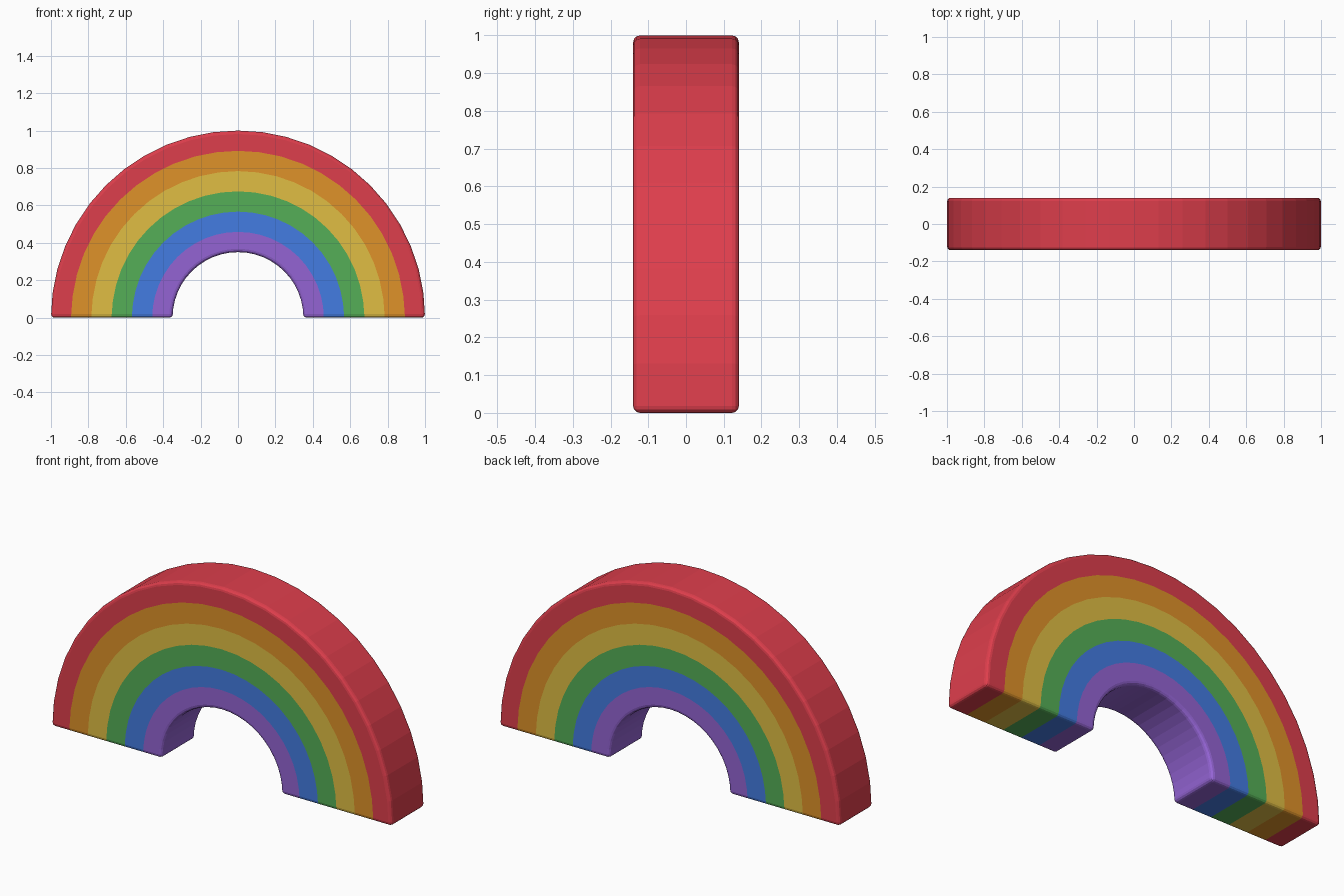
import bpy, bmesh, math

if "Cube" in bpy.data.objects:
    bpy.data.objects.remove(bpy.data.objects["Cube"])

SEGMENTS, HALF_DEPTH = 24, 0.14
INNER, OUTER = 0.35, 1.0
BANDS = [("purple", (148, 100, 212)), ("blue", (68, 124, 226)), ("green", (85, 175, 87)),
         ("yellow", (224, 190, 68)), ("orange", (223, 146, 41)), ("red", (222, 62, 76))]


def linear(c):
    c /= 255
    return c / 12.92 if c <= 0.04045 else ((c + 0.055) / 1.055) ** 2.4


mesh = bpy.data.meshes.new("rainbow_arch")
arch = bpy.data.objects.new("rainbow_arch", mesh)
bpy.context.collection.objects.link(arch)
for name, rgb in BANDS:
    mat = bpy.data.materials.new(name)
    mat.diffuse_color = (*[linear(c) for c in rgb], 1)
    mat.use_nodes = True
    mat.node_tree.nodes["Principled BSDF"].inputs["Base Color"].default_value = mat.diffuse_color
    mesh.materials.append(mat)

# Half-ring face at the front, one quad strip per colour band
bm = bmesh.new()
n = len(BANDS)
grid = []
for i in range(n + 1):
    r = INNER + (OUTER - INNER) * i / n
    grid.append([bm.verts.new((r * math.cos(math.pi * k / SEGMENTS), -HALF_DEPTH,
                               r * math.sin(math.pi * k / SEGMENTS)))
                 for k in range(SEGMENTS + 1)])
for i in range(n):
    for k in range(SEGMENTS):
        f = bm.faces.new((grid[i][k], grid[i + 1][k], grid[i + 1][k + 1], grid[i][k + 1]))
        f.material_index = i

# Extrude to full depth, keeping the front face
ext = bmesh.ops.extrude_face_region(bm, geom=bm.faces[:], use_keep_orig=True)
back = [g for g in ext["geom"] if isinstance(g, bmesh.types.BMVert)]
bmesh.ops.translate(bm, vec=(0, 2 * HALF_DEPTH, 0), verts=back)
bmesh.ops.recalc_face_normals(bm, faces=bm.faces[:])

# Colour every face by the band its radius falls in
for f in bm.faces:
    r = sum(math.hypot(v.co.x, v.co.z) for v in f.verts) / len(f.verts)
    f.material_index = max(0, min(n - 1, int((r - INNER) / (OUTER - INNER) * n)))

# Rounded rims
rims = [e for e in bm.edges if e.calc_face_angle(0) > math.radians(40)]
bmesh.ops.bevel(bm, geom=rims, offset=0.018, offset_type='OFFSET', segments=3,
                profile=0.5, affect='EDGES', clamp_overlap=True, material=-1)
bm.to_mesh(mesh)
bm.free()
